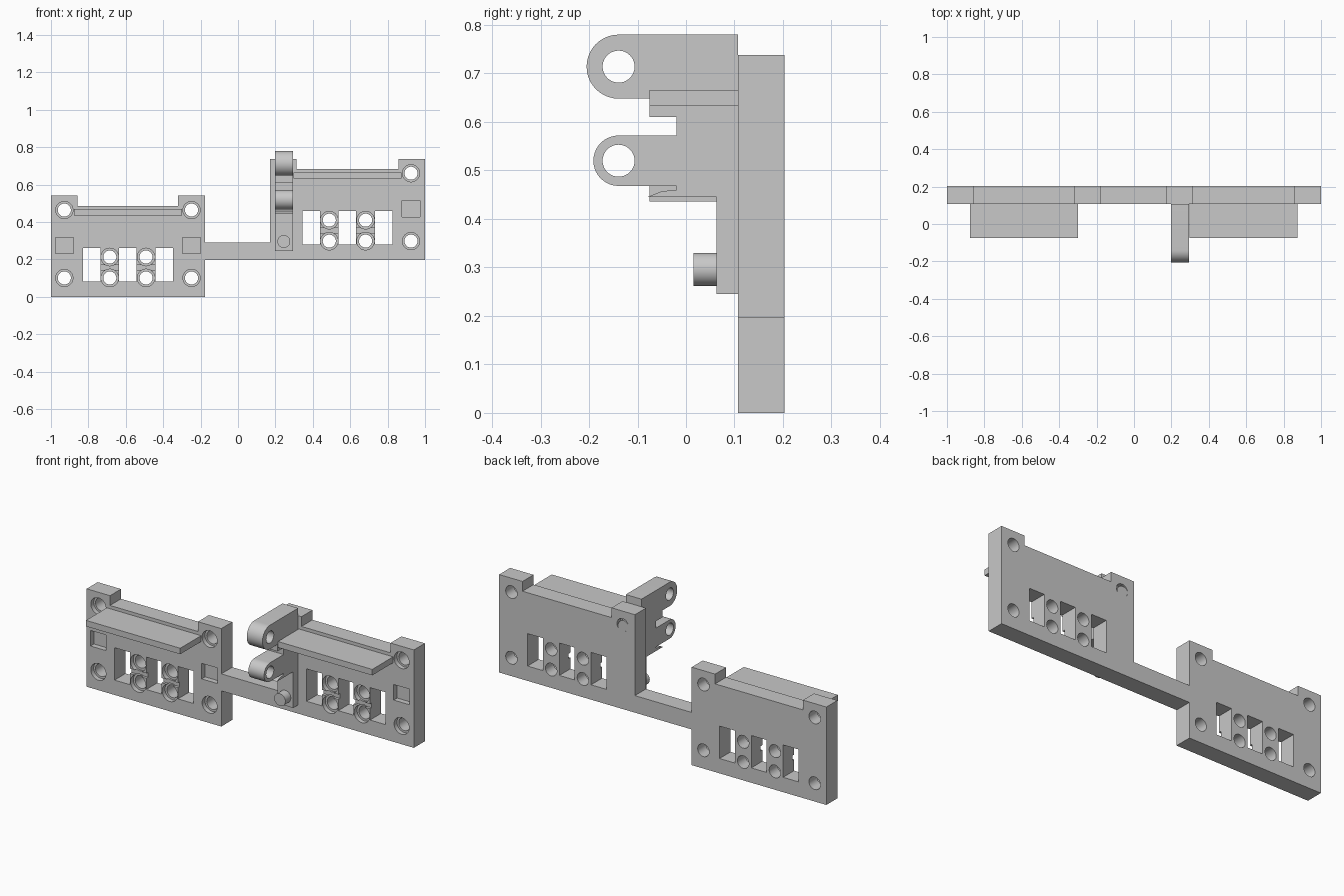
import bpy, bmesh, math
from mathutils import Matrix, Vector

if "Cube" in bpy.data.objects:
    bpy.data.objects.remove(bpy.data.objects["Cube"], do_unlink=True)

FRONT, BACK = 0.107, 0.203

grey = bpy.data.materials.new("plain grey")
grey.use_nodes = True
grey.diffuse_color = (0.58, 0.58, 0.58, 1)
grey.node_tree.nodes["Principled BSDF"].inputs["Base Color"].default_value = (0.58, 0.58, 0.58, 1)


def add_box(bm, x0, x1, y0, y1, z0, z1):
    size = Matrix.Diagonal((x1 - x0, y1 - y0, z1 - z0, 1))
    place = Matrix.Translation(((x0 + x1) / 2, (y0 + y1) / 2, (z0 + z1) / 2))
    bmesh.ops.create_cube(bm, size=1, matrix=place @ size)


def add_rod(bm, axis, center, radius, length):
    turn = Matrix.Rotation(math.pi / 2, 4, "X" if axis == "Y" else "Y")
    bmesh.ops.create_cone(bm, cap_ends=True, segments=40, radius1=radius, radius2=radius,
                          depth=length, matrix=Matrix.Translation(center) @ turn)


def add_profile(bm, points, direction):
    """Solid from a closed outline, with the faces turned outward."""
    near = [bm.verts.new(p) for p in points]
    far = [bm.verts.new(Vector(p) + Vector(direction)) for p in points]
    bm.faces.new(near)
    bm.faces.new(far[::-1])
    for i in range(len(points)):
        bm.faces.new((near[i], near[i - 1], far[i - 1], far[i]))
    bm.normal_update()
    if bm.calc_volume(signed=True) < 0:
        bmesh.ops.reverse_faces(bm, faces=bm.faces[:])


def finish(bm, name):
    mesh = bpy.data.meshes.new(name)
    bm.to_mesh(mesh)
    bm.free()
    mesh.materials.append(grey)
    obj = bpy.data.objects.new(name, mesh)
    bpy.context.collection.objects.link(obj)
    return obj


def cut(obj, bm):
    cutter = finish(bm, "cutter")
    cutter.hide_render = True
    mod = obj.modifiers.new("cut", "BOOLEAN")
    mod.operation, mod.solver, mod.object = "DIFFERENCE", "EXACT", cutter
    bpy.context.view_layer.objects.active = obj
    bpy.ops.object.modifier_apply(modifier=mod.name)
    bpy.data.objects.remove(cutter, do_unlink=True)


def smooth(obj):
    bpy.ops.object.select_all(action="DESELECT")
    obj.select_set(True)
    bpy.context.view_layer.objects.active = obj
    bpy.ops.object.shade_smooth_by_angle(angle=math.radians(30))


def panel(name, cx, z, half, sides):
    """Mounting panel centred on cx, with corner details on the given sides."""
    tab = half - 0.143
    outline = [(-half, 0), (half, 0), (half, 0.541), (tab, 0.541),
               (tab, 0.487), (-tab, 0.487), (-tab, 0.541), (-half, 0.541)]
    bm = bmesh.new()
    add_profile(bm, [(cx + x, FRONT, z + h) for x, h in outline], (0, BACK - FRONT, 0))
    obj = finish(bm, name)

    bores, grooves, through = bmesh.new(), bmesh.new(), bmesh.new()
    # Screw holes at the corners, contact holes in the posts between the windows
    holes = [(s * 0.34, h, 0.046) for s in sides for h in (0.101, 0.464)]
    holes += [(s * 0.097, h, 0.047) for s in (-1, 1) for h in (0.101, 0.213)]
    for x, h, bore in holes:
        add_rod(through, "Y", (cx + x, 0.155, z + h), 0.035, 0.3)
        add_rod(bores, "Y", (cx + x, FRONT, z + h), bore, 0.05)
    # Windows
    for x in (-0.194, 0, 0.194):
        add_box(through, cx + x - 0.047, cx + x + 0.047, 0, 0.3, z + 0.082, z + 0.261)
    # Square pockets
    for s in sides:
        x = cx + s * 0.34
        add_box(bores, x - 0.048, x + 0.048, 0, FRONT + 0.03, z + 0.231, z + 0.317)
    # Grooves across the posts
    for s in (-1, 1):
        x = cx + s * 0.097
        add_box(grooves, x - 0.053, x + 0.053, 0, FRONT + 0.015, z + 0.144, z + 0.171)
    for cutter in (bores, grooves, through):
        cut(obj, cutter)
    smooth(obj)

    # Shelf along the top
    bm = bmesh.new()
    add_box(bm, cx - 0.288, cx + 0.288, -0.075, FRONT, z + 0.436, z + 0.469)
    finish(bm, name + "_shelf")
    return obj


panel("right_panel", -0.5885, 0, 0.4115, (-1, 1))
left_panel = panel("left_panel", 0.585, 0.197, 0.415, (1,))

# Shallow crescent on the back, behind the hinge arm
bm = bmesh.new()
add_rod(bm, "Y", (0.245, BACK, 0.661), 0.035, 0.06)
cut(left_panel, bm)
smooth(left_panel)
bm = bmesh.new()
add_rod(bm, "Y", (0.24, BACK - 0.021, 0.652), 0.034, 0.04)
smooth(finish(bm, "hole_plug"))

# Bar joining the panels
bm = bmesh.new()
add_box(bm, -0.177, 0.17, FRONT, BACK, 0.197, 0.291)
finish(bm, "joining_bar")


# Hinge arm with two rounded lugs
def lug(y, z, radius):
    """Half circle from the top, round the front, to the bottom."""
    angles = [math.pi / 2 + math.pi * i / 20 for i in range(21)]
    return [(y + radius * math.cos(a), z + radius * math.sin(a)) for a in angles]


side = [(FRONT, 0.245), (FRONT, 0.78)]
side += lug(-0.139, 0.714, 0.066)
side += [(-0.075, 0.648), (-0.075, 0.61), (-0.02, 0.61), (-0.02, 0.572)]
side += lug(-0.139, 0.52, 0.052)
side += [(-0.02, 0.468), (-0.02, 0.46), (-0.05, 0.457), (-0.08, 0.445),
         (0.063, 0.445), (0.063, 0.245)]
bm = bmesh.new()
add_profile(bm, [(0.197, y, z) for y, z in side], (0.096, 0, 0))
arm = finish(bm, "hinge_arm")
bm = bmesh.new()
for z in (0.714, 0.52):
    add_rod(bm, "X", (0.245, -0.139, z), 0.033, 0.3)
cut(arm, bm)
smooth(arm)

# Pin at the foot of the arm
bm = bmesh.new()
add_rod(bm, "Y", (0.245, 0.04, 0.296), 0.034, 0.05)
smooth(finish(bm, "arm_pin"))
